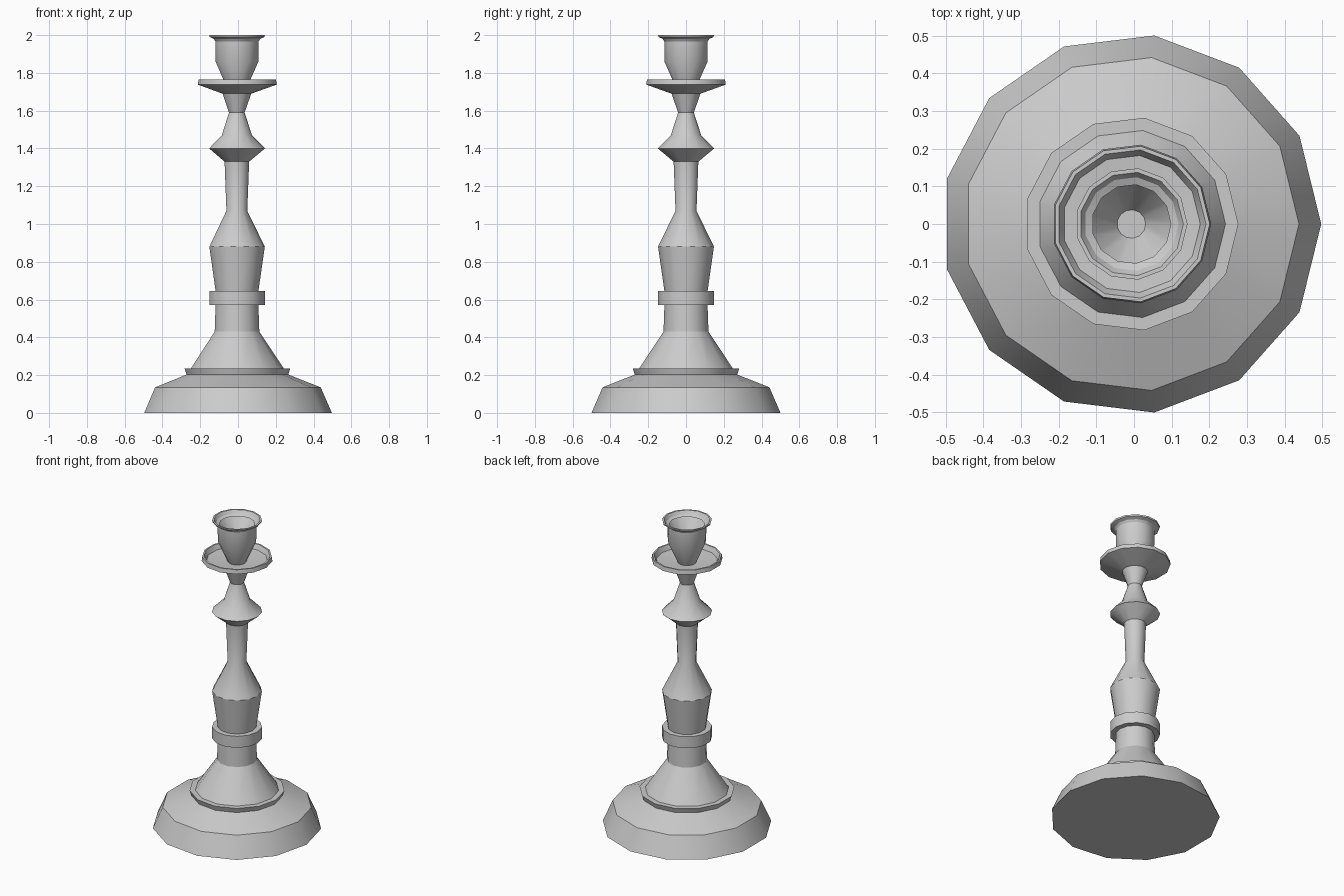
import bpy, bmesh, math

if "Cube" in bpy.data.objects:
    bpy.data.objects.remove(bpy.data.objects["Cube"])

SIDES = 13
AXIS_X = -0.007  # odd side count: shift so the bounds are centred


def lathe(name, profile, cap_start=False, cap_end=False):
    """Spin (radius, height) points into a faceted ring surface."""
    bm = bmesh.new()
    rings = []
    for r, z in profile:
        rings.append([bm.verts.new((AXIS_X + r * math.cos(2 * math.pi * i / SIDES),
                                    r * math.sin(2 * math.pi * i / SIDES), z))
                      for i in range(SIDES)])
    for a, b in zip(rings, rings[1:]):
        for i in range(SIDES):
            j = (i + 1) % SIDES
            bm.faces.new((a[i], a[j], b[j], b[i]))
    if cap_start:
        bm.faces.new(rings[0][::-1])
    if cap_end:
        bm.faces.new(rings[-1])
    me = bpy.data.meshes.new(name)
    bm.to_mesh(me)
    bm.free()
    ob = bpy.data.objects.new(name, me)
    bpy.context.collection.objects.link(ob)
    bpy.ops.object.select_all(action='DESELECT')
    ob.select_set(True)
    bpy.context.view_layer.objects.active = ob
    bpy.ops.object.shade_smooth_by_angle(angle=math.radians(30))
    return ob


# Wide foot with a raised ring
lathe("foot", [(0.504, 0), (0.445, 0.135), (0.273, 0.203), (0.284, 0.235), (0.25, 0.235)],
      cap_start=True)

# Conical pedestal and lower neck
lathe("pedestal", [(0.25, 0.235), (0.12, 0.43), (0.115, 0.57)])

# Band around the neck
lathe("collar", [(0.115, 0.57), (0.149, 0.57), (0.149, 0.645), (0.115, 0.645)])

# Vase, shaft, knob and upper neck
lathe("stem", [(0.115, 0.645), (0.149, 0.88), (0.056, 1.07), (0.066, 1.33),
               (0.15, 1.40), (0.081, 1.47), (0.042, 1.59), (0.077, 1.69)])

# Shallow drip pan
lathe("drip_pan", [(0.077, 1.69), (0.212, 1.738), (0.208, 1.765),
                   (0.198, 1.765), (0.183, 1.735), (0.055, 1.725)])

# Candle socket with flared lip and hollow inside
lathe("candle_socket", [(0.055, 1.725), (0.115, 1.86), (0.116, 1.97), (0.105, 1.972),
                        (0.147, 1.99), (0.149, 2.0), (0.138, 2.0), (0.038, 1.85)],
      cap_end=True)
